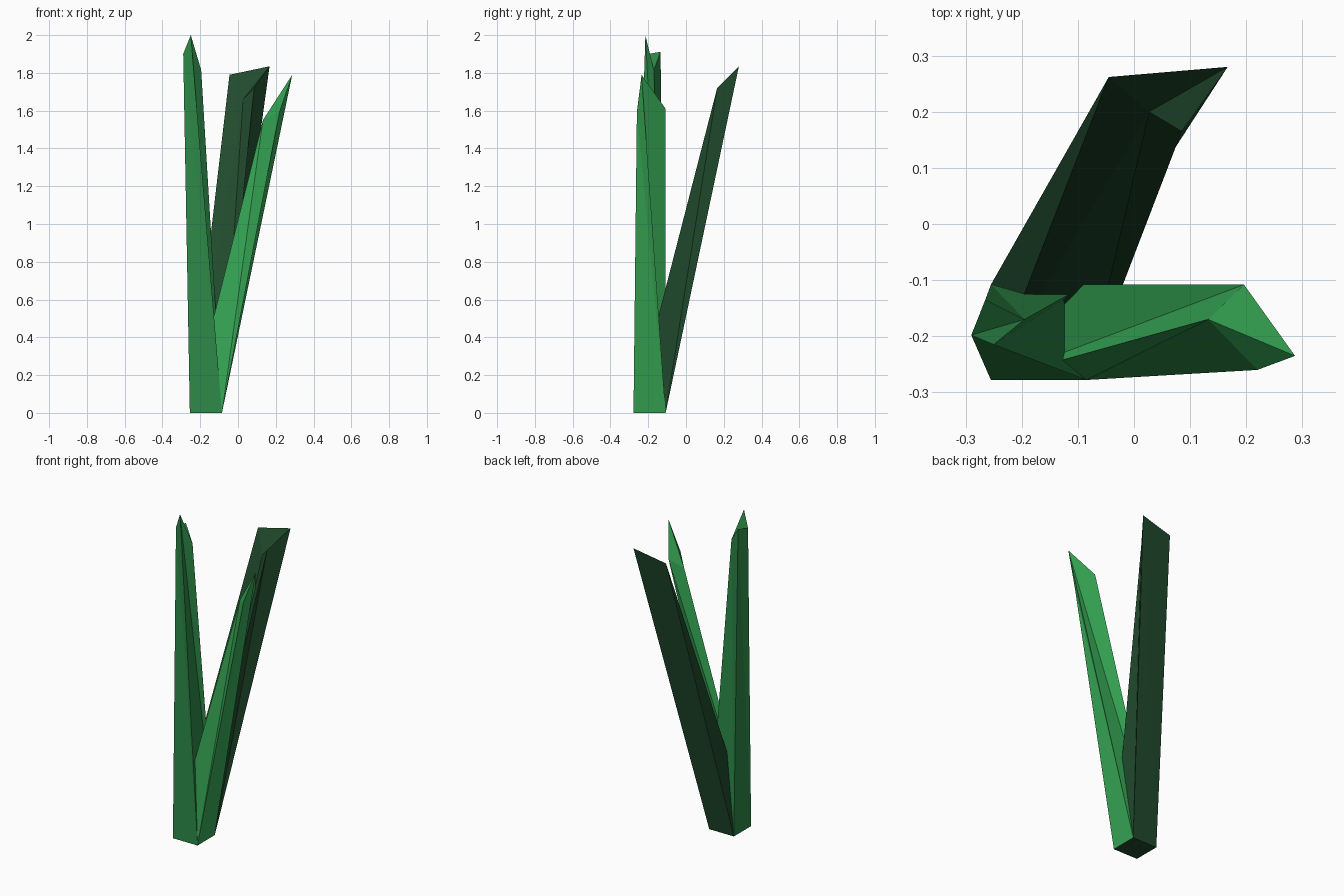
import bpy

if "Cube" in bpy.data.objects:
    bpy.data.objects.remove(bpy.data.objects["Cube"])


def srgb(r, g, b):
    """8-bit display colour to linear RGBA."""
    lin = lambda c: c / 12.92 if c <= 0.04045 else ((c + 0.055) / 1.055) ** 2.4
    return (*[lin(c / 255) for c in (r, g, b)], 1.0)


def material(name, rgb):
    mat = bpy.data.materials.new(name)
    mat.diffuse_color = srgb(*rgb)
    mat.use_nodes = True
    mat.node_tree.nodes["Principled BSDF"].inputs["Base Color"].default_value = mat.diffuse_color
    return mat


bright = material("bright_green", (54, 168, 85))
medium = material("medium_green", (44, 136, 71))
dark = material("dark_green", (33, 75, 45))

# Shared square root: front left, front right, back right, back left
X0, X1, Y0, Y1 = -0.255, -0.085, -0.278, -0.108
ROOT = [(X0, Y0, 0), (X1, Y0, 0), (X1, Y1, 0), (X0, Y1, 0)]


def blade(name, tip, mat, capped=False):
    """Loft a four-sided twisted grass blade from the root to a slanted tip."""
    faces = []
    for i in range(4):
        j = (i + 1) % 4
        # split each twisted side so the blade stays slim
        faces += [(i, j, i + 4), (j, j + 4, i + 4)]
    faces += [(4, 5, 6), (4, 6, 7)]
    if capped:
        faces.append((3, 2, 1, 0))
    mesh = bpy.data.meshes.new(name)
    mesh.from_pydata(ROOT + tip, [], faces)
    mesh.materials.append(mat)
    obj = bpy.data.objects.new(name, mesh)
    bpy.context.collection.objects.link(obj)
    return obj


# Upright blade on the left
blade("upright_blade", [(-0.29, -0.198, 1.90), (-0.25, -0.215, 2.0),
                        (-0.195, -0.17, 1.815), (-0.265, -0.135, 1.912)], medium)

# Blade leaning to the right
blade("right_blade", [(0.132, -0.17, 1.55), (0.22, -0.26, 1.595),
                      (0.287, -0.235, 1.79), (0.196, -0.108, 1.61)], bright)

# Darker blade leaning to the back; it also closes the root underneath
blade("back_blade", [(0.027, 0.2, 1.66), (0.085, 0.165, 1.72),
                     (0.167, 0.28, 1.835), (-0.045, 0.262, 1.79)], dark, capped=True)
